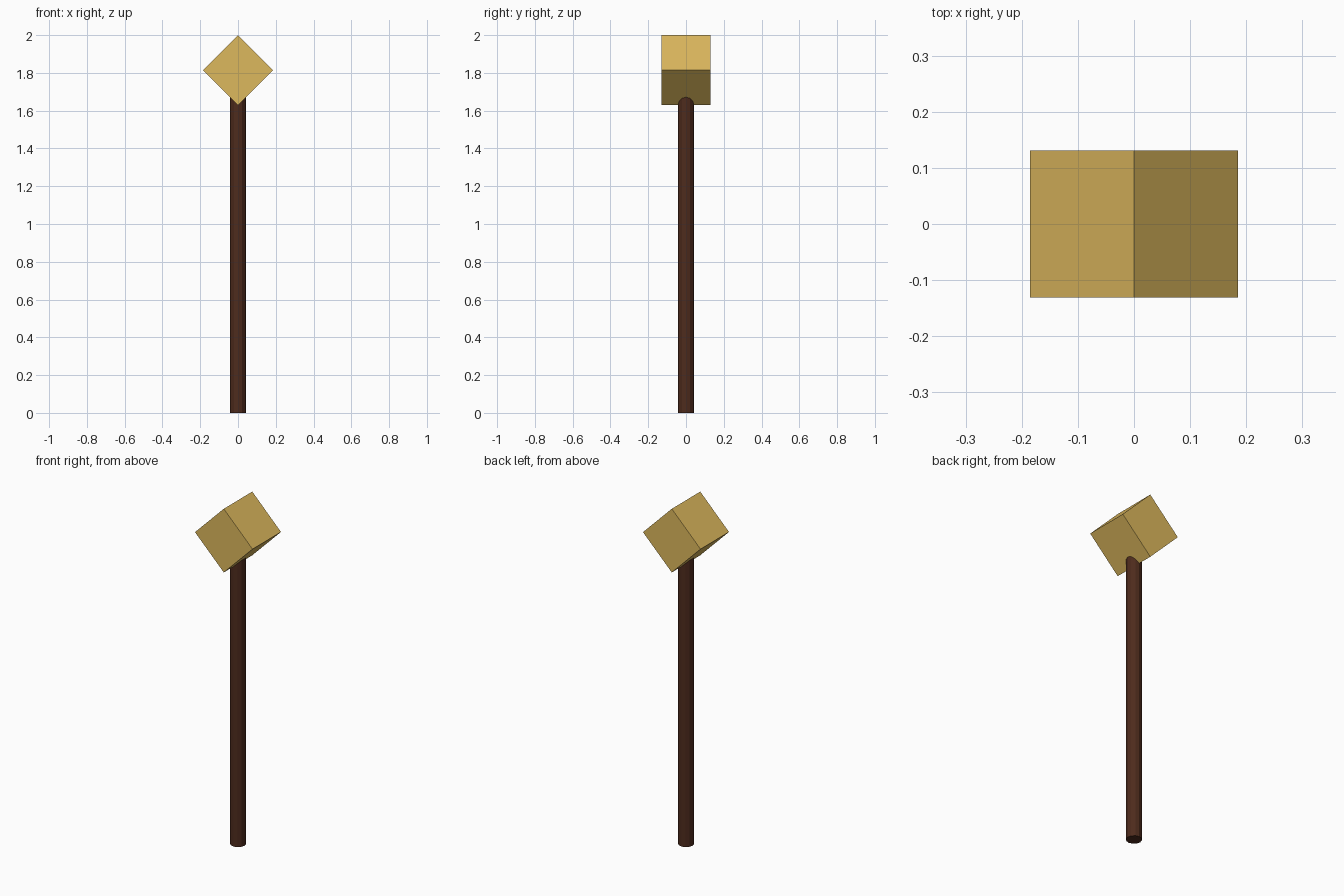
import bpy
import math

if "Cube" in bpy.data.objects:
    bpy.data.objects.remove(bpy.data.objects["Cube"])


def paint(obj, name, color):
    mat = bpy.data.materials.new(name)
    mat.diffuse_color = color
    mat.use_nodes = True
    mat.node_tree.nodes["Principled BSDF"].inputs["Base Color"].default_value = mat.diffuse_color
    obj.data.materials.append(mat)


HEIGHT = 2.0
SIDE = 0.262                        # edge length of the cube head
HALF_DIAG = SIDE / math.sqrt(2)
HEAD_Z = HEIGHT - HALF_DIAG

# Wooden shaft, running up into the head
bpy.ops.mesh.primitive_cylinder_add(vertices=12, radius=0.042, depth=HEAD_Z,
                                    location=(0, 0, HEAD_Z / 2))
shaft = bpy.context.object
shaft.name = "shaft"
paint(shaft, "dark_wood", (0.075, 0.024, 0.012, 1))

# Cube head standing on its edge
bpy.ops.mesh.primitive_cube_add(size=SIDE, location=(0, 0, HEAD_Z),
                                rotation=(0, math.radians(45), 0))
head = bpy.context.object
head.name = "head"
paint(head, "gold", (0.72, 0.48, 0.11, 1))
